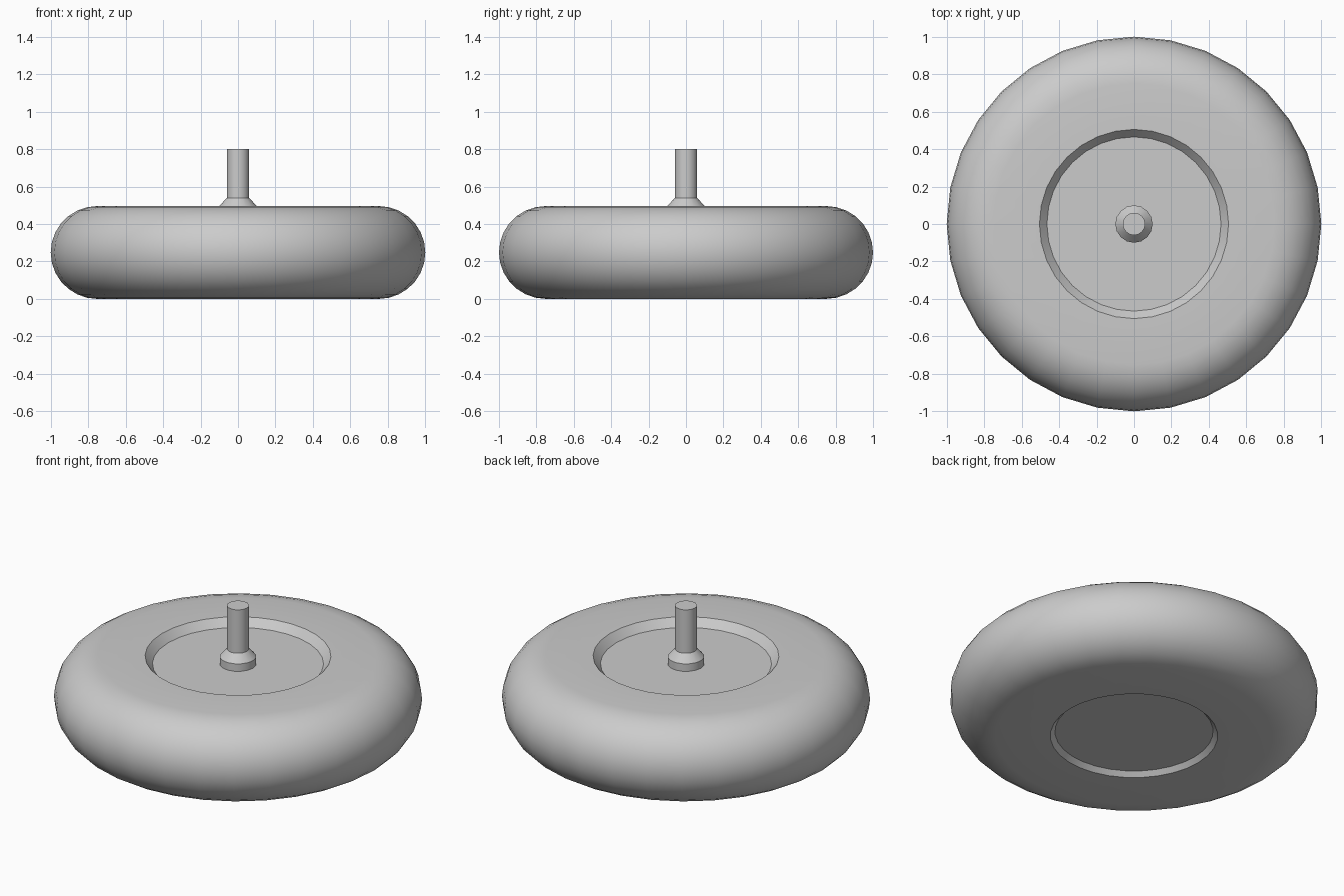
import bpy
import bmesh
import math

cube = bpy.data.objects.get("Cube")
if cube:
    bpy.data.objects.remove(cube, do_unlink=True)

grey = bpy.data.materials.new("plain grey")
grey.use_nodes = True
COLOR = (0.6, 0.6, 0.6, 1)
grey.diffuse_color = COLOR
grey.node_tree.nodes["Principled BSDF"].inputs["Base Color"].default_value = COLOR


def lathe(name, profile, sides):
    """Spin a (radius, height) profile about z and cap both ends."""
    bm = bmesh.new()
    rings = []
    for r, z in profile:
        ring = []
        for i in range(sides):
            a = math.tau * i / sides + math.pi / 2
            ring.append(bm.verts.new((r * math.cos(a), r * math.sin(a), z)))
        rings.append(ring)
    for low, high in zip(rings, rings[1:]):
        for i in range(sides):
            j = (i + 1) % sides
            bm.faces.new((low[i], low[j], high[j], high[i]))
    bm.faces.new(rings[0][::-1])
    bm.faces.new(rings[-1])
    bmesh.ops.recalc_face_normals(bm, faces=bm.faces[:])
    mesh = bpy.data.meshes.new(name)
    bm.to_mesh(mesh)
    bm.free()
    mesh.materials.append(grey)
    obj = bpy.data.objects.new(name, mesh)
    bpy.context.collection.objects.link(obj)
    bpy.ops.object.select_all(action="DESELECT")
    obj.select_set(True)
    bpy.context.view_layer.objects.active = obj
    bpy.ops.object.shade_smooth_by_angle(angle=math.radians(31))
    return obj


# Rounded wheel body with a shallow recess above and below
HALF = 0.248
STEPS = 14
tread = []
for k in range(STEPS + 1):
    a = math.pi * (k / STEPS - 0.5)
    tread.append((0.75 + 0.25 * math.cos(a), HALF + HALF * math.sin(a)))
body = [(0.43, 0.027), (0.455, 0)] + tread + [(0.505, 2 * HALF), (0.465, 0.45)]
lathe("wheel_body", body, 32)

# Axle pin with a flared collar
lathe("axle_pin", [(0.1, 0.445), (0.1, 0.495), (0.06, 0.54), (0.06, 0.8)], 16)
